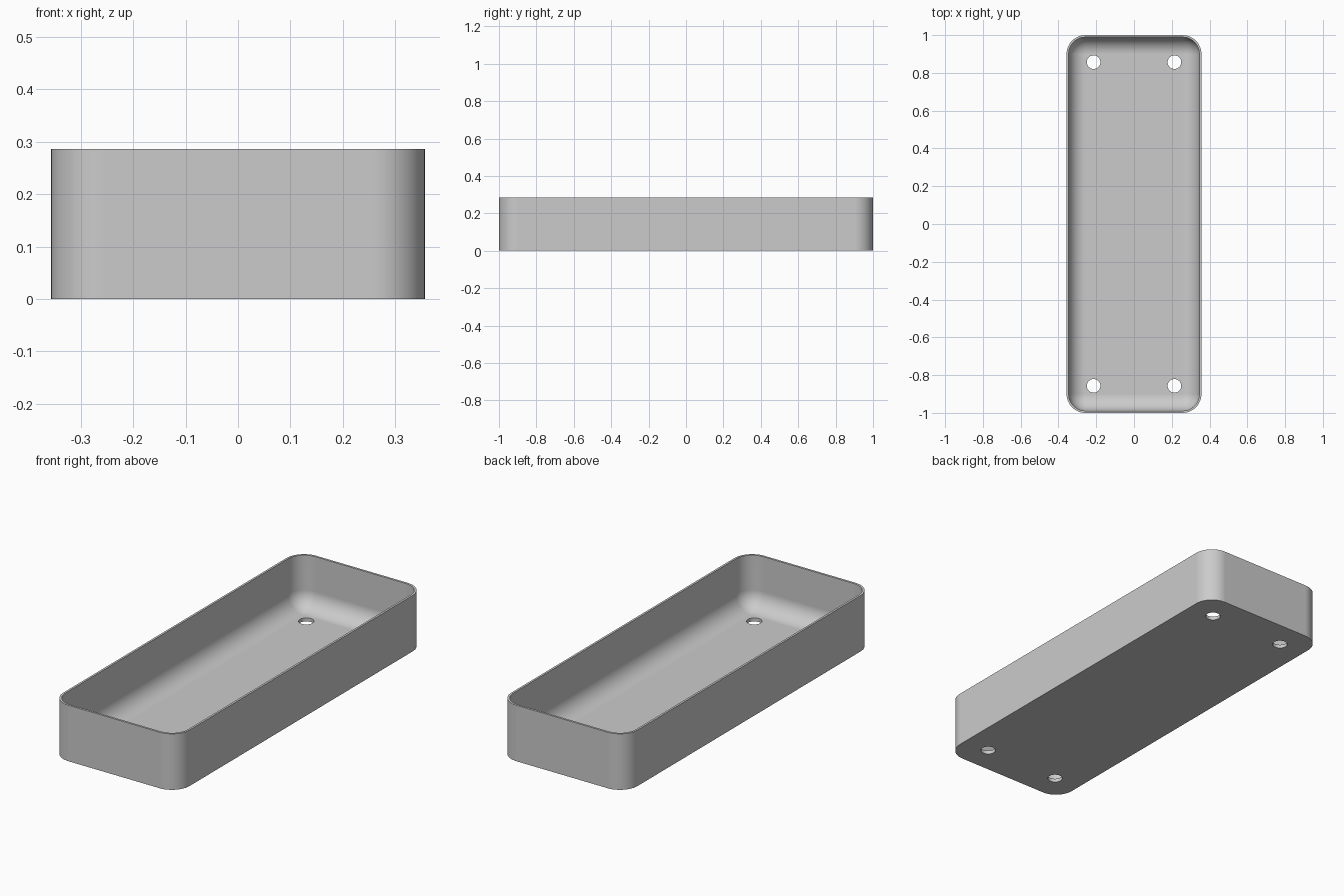
import bpy
import bmesh
from math import cos, sin, pi
from mathutils import Vector

cube = bpy.data.objects.get("Cube")
if cube:
    bpy.data.objects.remove(cube, do_unlink=True)

HALF_X, HALF_Y, HEIGHT = 0.357, 1.0, 0.286
CORNER, WALL, FLOOR = 0.1, 0.011, 0.018
FILLET = CORNER - WALL
STEPS = 12

grey = bpy.data.materials.new("grey")
grey.use_nodes = True
grey.diffuse_color = (0.6, 0.6, 0.6, 1)
grey.node_tree.nodes["Principled BSDF"].inputs["Base Color"].default_value = (0.6, 0.6, 0.6, 1)


def ring(bm, inset, z):
    """Rounded rectangle of vertices, inset from the outer wall."""
    verts = []
    for i, (sx, sy) in enumerate([(1, 1), (-1, 1), (-1, -1), (1, -1)]):
        centre = Vector((sx * (HALF_X - CORNER), sy * (HALF_Y - CORNER), z))
        for k in range(STEPS + 1):
            a = (i + k / STEPS) * pi / 2
            verts.append(bm.verts.new(centre + (CORNER - inset) * Vector((cos(a), sin(a), 0))))
    return verts


# Tray shell: outside wall, rim, inside wall and rounded floor edge
bm = bmesh.new()
profile = [(0, 0), (0, HEIGHT), (WALL, HEIGHT)]
for k in range(STEPS + 1):
    a = k / STEPS * pi / 2
    profile.append((WALL + FILLET * (1 - cos(a)), FLOOR + FILLET * (1 - sin(a))))
rings = [ring(bm, inset, z) for inset, z in profile]
for low, high in zip(rings, rings[1:]):
    for j in range(len(low)):
        n = (j + 1) % len(low)
        bm.faces.new((low[j], low[n], high[n], high[j]))
bm.faces.new(rings[0][::-1])
bm.faces.new(rings[-1])
bmesh.ops.remove_doubles(bm, verts=bm.verts, dist=0.0001)
bmesh.ops.recalc_face_normals(bm, faces=bm.faces)
mesh = bpy.data.meshes.new("tray")
bm.to_mesh(mesh)
bm.free()
mesh.materials.append(grey)
tray = bpy.data.objects.new("tray", mesh)
bpy.context.collection.objects.link(tray)

# Four drain holes through the floor
cutters = []
for sx in (-1, 1):
    for sy in (-1, 1):
        bpy.ops.mesh.primitive_cylinder_add(vertices=32, radius=0.036, depth=0.2,
                                            location=(sx * 0.214, sy * 0.857, 0))
        cutter = bpy.context.object
        cutter.name = "drain_hole_cutter"
        cutter.hide_render = True
        cutter.data.materials.append(grey)
        cutters.append(cutter)
        cut = tray.modifiers.new("drain_hole", 'BOOLEAN')
        cut.operation = 'DIFFERENCE'
        cut.solver = 'EXACT'
        cut.object = cutter

bpy.ops.object.select_all(action='DESELECT')
tray.select_set(True)
bpy.context.view_layer.objects.active = tray
for name in [m.name for m in tray.modifiers]:
    bpy.ops.object.modifier_apply(modifier=name)
for cutter in cutters:
    bpy.data.objects.remove(cutter, do_unlink=True)

# Smooth curves with crisp rims and flat floor
bpy.ops.object.shade_smooth_by_angle(angle=pi / 6)
weighted = tray.modifiers.new("weighted_normals", 'WEIGHTED_NORMAL')
weighted.keep_sharp = True
